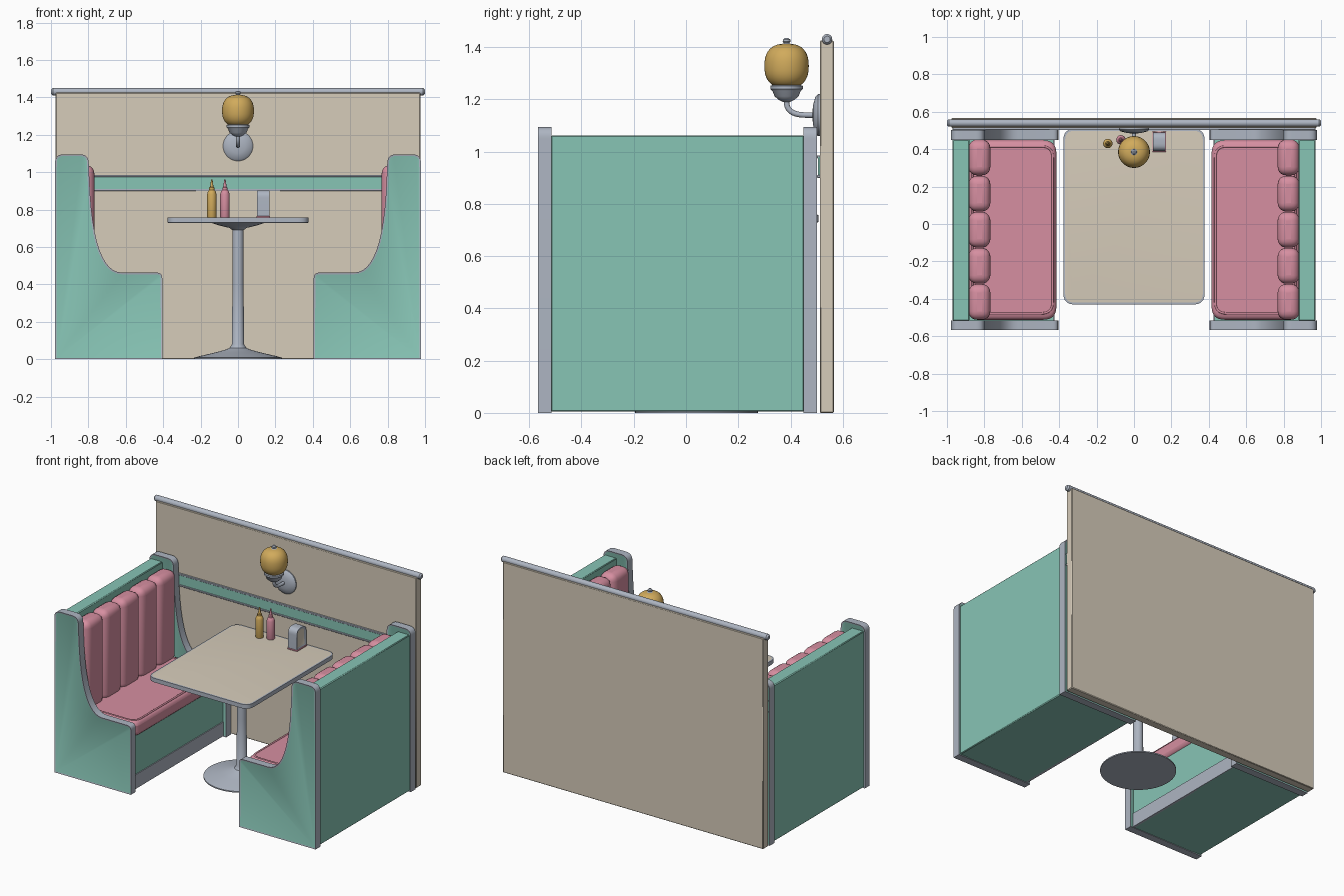
import bpy, bmesh, math
from mathutils import Vector

cube = bpy.data.objects.get("Cube")
if cube:
    bpy.data.objects.remove(cube, do_unlink=True)


def material(name, rgb):
    m = bpy.data.materials.new(name)
    m.use_nodes = True
    lin = [((c + 0.055) / 1.055) ** 2.4 for c in rgb] + [1]
    m.diffuse_color = lin
    m.node_tree.nodes["Principled BSDF"].inputs["Base Color"].default_value = lin
    return m


GREEN = material("mint green", (0.53, 0.77, 0.71))
PINK = material("rose pink", (0.84, 0.56, 0.63))
CREAM = material("warm cream", (0.84, 0.80, 0.73))
METAL = material("brushed metal", (0.68, 0.71, 0.76))
AMBER = material("amber yellow", (0.82, 0.67, 0.36))


def finish(obj, bevel=0, segments=3, angle=35):
    if bevel:
        b = obj.modifiers.new("Bevel", 'BEVEL')
        b.width, b.segments = bevel, segments
        b.limit_method = 'ANGLE'
    bpy.ops.object.select_all(action='DESELECT')
    obj.select_set(True)
    bpy.context.view_layer.objects.active = obj
    bpy.ops.object.shade_smooth_by_angle(angle=math.radians(angle))
    return obj


def from_bmesh(name, bm, mats):
    bmesh.ops.recalc_face_normals(bm, faces=bm.faces)
    me = bpy.data.meshes.new(name)
    bm.to_mesh(me)
    bm.free()
    for m in mats:
        me.materials.append(m)
    obj = bpy.data.objects.new(name, me)
    bpy.context.collection.objects.link(obj)
    return obj


def box(name, lo, hi, mat, bevel=0.0, segments=3):
    bm = bmesh.new()
    bmesh.ops.create_cube(bm, size=1)
    for v in bm.verts:
        v.co = Vector([(a + b) / 2 + c * (b - a) for a, b, c in zip(lo, hi, v.co)])
    return finish(from_bmesh(name, bm, [mat]), bevel, segments)


def rounded(corners, steps=8):
    """Outline from (u, v, cut before corner, cut after corner)."""
    pts = []
    for i, (u, v, before, after) in enumerate(corners):
        c = Vector((u, v))
        if not before:
            pts.append(c)
            continue
        prev = Vector(corners[i - 1][:2])
        nxt = Vector(corners[(i + 1) % len(corners)][:2])
        a = c + (prev - c).normalized() * before
        b = c + (nxt - c).normalized() * after
        for k in range(steps + 1):
            t = k / steps
            pts.append(a * (1 - t) ** 2 + c * 2 * t * (1 - t) + b * t * t)
    return pts


def round_rect(u0, v0, u1, v1, r):
    return rounded([(u, v, r, r) for u, v in ((u0, v0), (u1, v0), (u1, v1), (u0, v1))])


def prism(name, pts, lo, hi, axis, side, cap, border=0.0, depth=0.0, bevel=0.0):
    """Extrude an outline along an axis; caps get their own inset colour."""
    bm = bmesh.new()

    def ring(w):
        verts = []
        for u, v in pts:
            co = [u, v]
            co.insert(axis, w)
            verts.append(bm.verts.new(co))
        return verts

    a, b = ring(lo), ring(hi)
    caps = [bm.faces.new(a), bm.faces.new(b)]
    for i in range(len(pts)):
        j = (i + 1) % len(pts)
        bm.faces.new((a[i], a[j], b[j], b[i]))
    bmesh.ops.recalc_face_normals(bm, faces=bm.faces)
    if border:
        bmesh.ops.inset_region(bm, faces=caps, thickness=border, depth=depth)
    for f in caps:
        f.material_index = 1
    return finish(from_bmesh(name, bm, [side, cap]), bevel)


def lathe(name, profile, loc, mat, seg=40, tilt=0.0):
    """Turn a (radius, height) profile about the vertical axis."""
    bm = bmesh.new()
    rings = [[bm.verts.new((r * math.cos(math.tau * k / seg), r * math.sin(math.tau * k / seg), z))
              for k in range(seg)] for r, z in profile]
    for p, q in zip(rings, rings[1:]):
        for k in range(seg):
            n = (k + 1) % seg
            bm.faces.new((p[k], p[n], q[n], q[k]))
    bm.faces.new(rings[0])
    bm.faces.new(rings[-1])
    obj = from_bmesh(name, bm, [mat])
    obj.location = loc
    obj.rotation_euler.x = tilt
    return finish(obj)


def tube(name, pts, radius, mat, closed=False):
    cu = bpy.data.curves.new(name, 'CURVE')
    cu.dimensions = '3D'
    cu.bevel_depth, cu.bevel_resolution, cu.use_fill_caps = radius, 3, True
    sp = cu.splines.new('POLY')
    sp.points.add(len(pts) - 1)
    for p, co in zip(sp.points, pts):
        p.co = (*co, 1)
    sp.use_cyclic_u = closed
    cu.materials.append(mat)
    obj = bpy.data.objects.new(name, cu)
    bpy.context.collection.objects.link(obj)
    return obj


# Wall with top rail and decorative band
box("wall", (-.975, .512, 0), (.975, .567, 1.425), CREAM, .004, 1)
rail = lathe("wall_top_rail", [(.012, -1), (.02, -.99), (.02, .99), (.012, 1)], (0, .54, 1.43), METAL, 24)
rail.rotation_euler.y = math.pi / 2
box("wall_band", (-.97, .506, .91), (.97, .514, .98), GREEN)
for z in (.905, .98):
    box("wall_band_trim", (-.97, .502, z - .006), (.97, .514, z + .006), METAL, .002, 1)

# Two mirrored benches
for side, s in (("left", 1), ("right", -1)):
    def sbox(name, x0, x1, y0, y1, z0, z1, mat, bevel=0.0, segments=3):
        xs = sorted((s * x0, s * x1))
        return box(f"{side}_{name}", (xs[0], y0, z0), (xs[1], y1, z1), mat, bevel, segments)

    # Scooped end panels with metal edging
    outline = [Vector((s * p.x, p.y)) for p in rounded([
        (.978, 0, 0, 0), (.978, 1.095, .045, .045), (.80, 1.095, .045, .045),
        (.775, .463, .49, .155), (.405, .463, .03, .03), (.405, 0, 0, 0)], 12)]
    for name, y0, y1 in (("front", -.567, -.515), ("rear", .45, .502)):
        prism(f"{side}_{name}_end_panel", outline, y0, y1, 1, METAL, GREEN, .009, -.003)

    # Bench carcass
    sbox("bench_back", .88, .97, -.517, .452, .005, 1.062, GREEN, .005, 1)
    sbox("bench_base", .43, .90, -.517, .452, .005, .37, GREEN)
    sbox("kick_plate", .424, .44, -.517, .452, .005, .10, METAL)

    # Seat cushion with piping
    x0, x1 = sorted((s * .415, s * .885))
    prism(f"{side}_seat_cushion", round_rect(x0, -.512, x1, .448, .07), .355, .455, 2, PINK, PINK, bevel=.028)
    x0, x1 = sorted((s * .435, s * .865))
    loop = round_rect(x0, -.478, x1, .415, .06)
    tube(f"{side}_seat_piping", [(p.x, p.y, .454) for p in loop], .006, PINK, True)

    # Padded channels of the backrest
    pitch = .965 / 5
    for i in range(5):
        y = -.513 + i * pitch
        sbox(f"back_channel_{i + 1}", .768, .885, y + .001, y + pitch - .001, .43, 1.038, PINK, .045, 5)

# Table
prism("table_top", round_rect(-.378, -.43, .378, .508, .06), .73, .758, 2, METAL, CREAM, .010, .001)
lathe("table_pedestal", [(.235, 0), (.235, .008), (.20, .018), (.13, .034), (.07, .05), (.045, .06),
                         (.032, .08), (.03, .40), (.03, .69), (.045, .702), (.10, .715), (.15, .731)],
      (0, .04, 0), METAL, 48)

# Condiment bottles
for name, x, y, mat in (("mustard_bottle", -.14, .43, AMBER), ("ketchup_bottle", -.07, .45, PINK)):
    lathe(name, [(.023, 0), (.025, .005), (.025, .125), (.02, .142), (.014, .148), (.014, .16),
                 (.009, .165), (.004, .203)], (x, y, .757), mat, 24)

# Napkin holder
box("napkin_holder_foot", (.098, .385, .757), (.172, .495, .766), PINK, .002, 1)
arch = rounded([(.39, .764, 0, 0), (.49, .764, 0, 0), (.49, .903, .04, .04), (.39, .903, .04, .04)])
prism("napkin_holder", arch, .102, .168, 0, METAL, CREAM, .016, -.006)

# Wall lamp
lathe("lamp_wall_plate", [(.08, 0), (.08, .008), (.07, .018), (.04, .026), (.015, .029)],
      (0, .513, 1.14), METAL, 40, math.pi / 2)
arm = rounded([(.50, 1.14, 0, 0), (.385, 1.14, .075, .05), (.385, 1.21, 0, 0)], 12)
tube("lamp_arm", [(0, p.x, p.y) for p in arm], .011, METAL)
lathe("lamp_cup", [(.014, 1.19), (.03, 1.198), (.046, 1.212), (.054, 1.232), (.062, 1.24), (.062, 1.252),
                   (.05, 1.256)], (0, .385, 0), METAL)
globe = []
for k in range(1, 20):
    a = math.pi * k / 20
    globe.append((.085 * math.sin(a) ** .75, 1.328 - .085 * math.copysign(abs(math.cos(a)) ** .85, math.cos(a))))
lathe("lamp_globe", globe, (0, .385, 0), AMBER)
lathe("lamp_finial", [(.02, 1.407), (.018, 1.412), (.01, 1.415), (.015, 1.421), (.014, 1.429), (.006, 1.435)],
      (0, .385, 0), METAL, 20)
